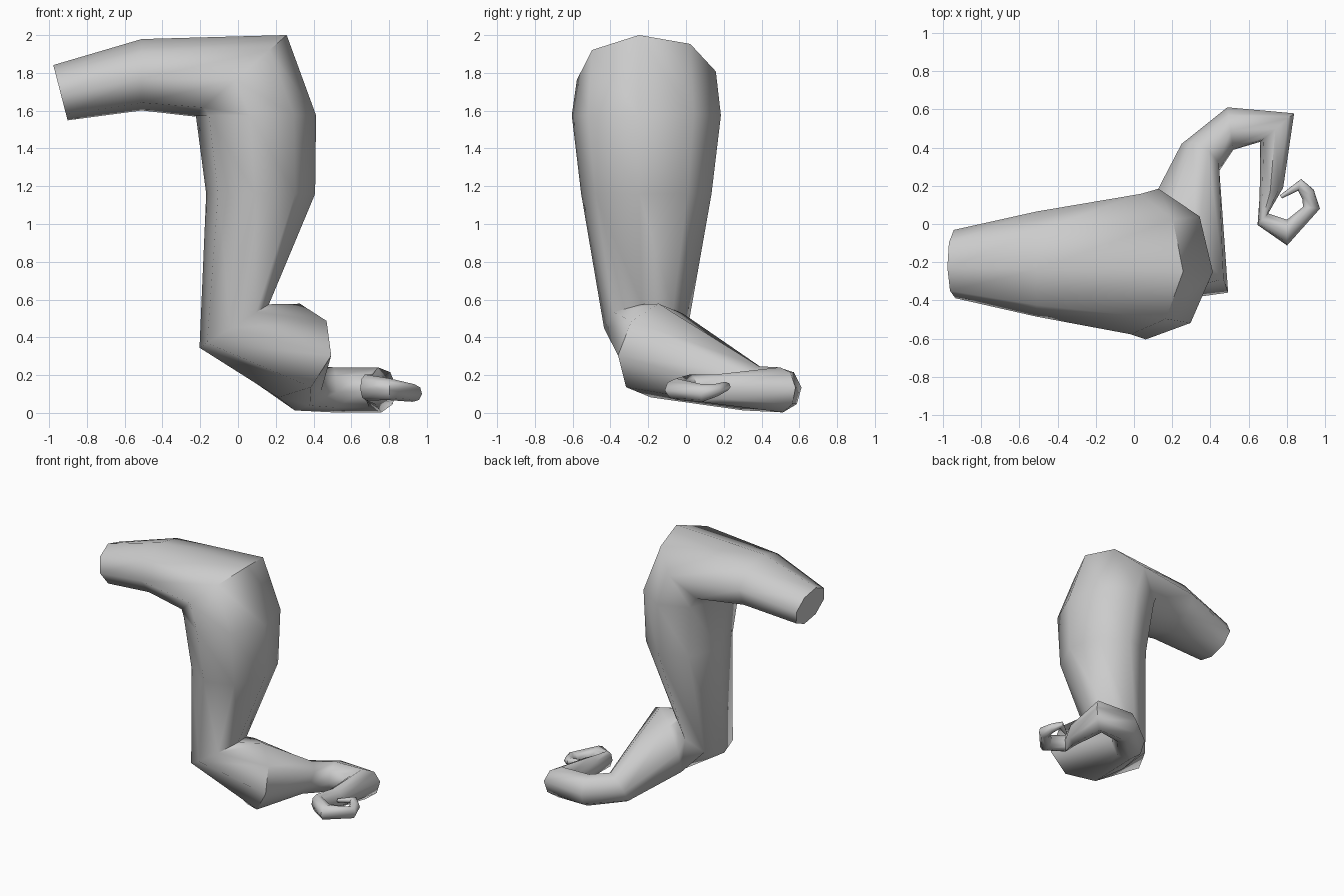
import bpy, bmesh
from math import radians, sin, cos, tau
from mathutils import Vector

if "Cube" in bpy.data.objects:
    bpy.data.objects.remove(bpy.data.objects["Cube"])

SIDES = 8
AXIS_Y = -0.21
bm = bmesh.new()


def ring(x, y, z, heading, width, height, lean=0):
    """Oval cross-section facing a compass heading, its top leaning forward."""
    h, l = radians(heading), radians(lean)
    forward = Vector((cos(h), sin(h), 0))
    left = Vector((-sin(h), cos(h), 0)) * width
    up = (forward * sin(l) + Vector((0, 0, cos(l)))) * height
    angles = [radians(-6) + i * tau / SIDES for i in range(SIDES)]
    return [bm.verts.new(Vector((x, y, z)) + up * cos(t) + left * sin(t))
            for t in angles]


def skin(rings):
    """Bridge successive rings and close both ends."""
    for a, b in zip(rings, rings[1:]):
        for i in range(SIDES):
            j = (i + 1) % SIDES
            bm.faces.new((a[i], a[j], b[j], b[i]))
    bm.faces.new(rings[0])
    bm.faces.new(rings[-1])
    bmesh.ops.recalc_face_normals(bm, faces=bm.faces[:])


# Thick arm bending in one vertical plane: x, z, half width, half height, lean
arm = [
    (-0.94, 1.695, 0.18, 0.152, -14.5),
    (-0.51, 1.79, 0.277, 0.19, 0),
    (0.01, 1.785, 0.37, 0.33, 49),
    (0.095, 1.575, 0.397, 0.32, 90),
    (0.12, 1.16, 0.347, 0.29, 90),
    (-0.02, 0.46, 0.225, 0.218, 58),
]
rings = [ring(x, AXIS_Y, z, 0, w, h, lean) for x, z, w, h, lean in arm]

# Bend leaving the arm plane, towards the back
rings.append(ring(0.27, -0.165, 0.33, 50, 0.298, 0.255, 12))
rings.append(ring(0.345, 0.345, 0.13, 55, 0.122, 0.132, 27))

# Flat hook on the ground: x, y, heading, half width (constant height)
for x, y, heading, w in [(0.505, 0.5, 8, 0.113), (0.75, 0.505, -50, 0.117)]:
    rings.append(ring(x, y, 0.122, heading, w, 0.12))

# Curled tip, thinning as it turns: x, y, z, heading, half width
curl = [
    (0.72, 0.17, 0.125, -72, 0.065),
    (0.675, 0.025, 0.135, -43, 0.041),
    (0.802, -0.045, 0.125, 0, 0.068),
    (0.93, 0.085, 0.105, 84, 0.045),
    (0.912, 0.155, 0.118, 130, 0.039),
    (0.868, 0.205, 0.14, 166, 0.032),
    (0.77, 0.142, 0.135, 212, 0.01),
]
for i, (x, y, z, heading, w) in enumerate(curl):
    rings.append(ring(x, y, z, heading, w, 0.08 - 0.011 * i))

skin(rings)
mesh = bpy.data.meshes.new("tentacle")
bm.to_mesh(mesh)
bm.free()
tentacle = bpy.data.objects.new("tentacle", mesh)
bpy.context.collection.objects.link(tentacle)

# Smooth skin with crisp cut ends
bpy.context.view_layer.objects.active = tentacle
tentacle.select_set(True)
bpy.ops.object.shade_smooth_by_angle(angle=radians(58))
